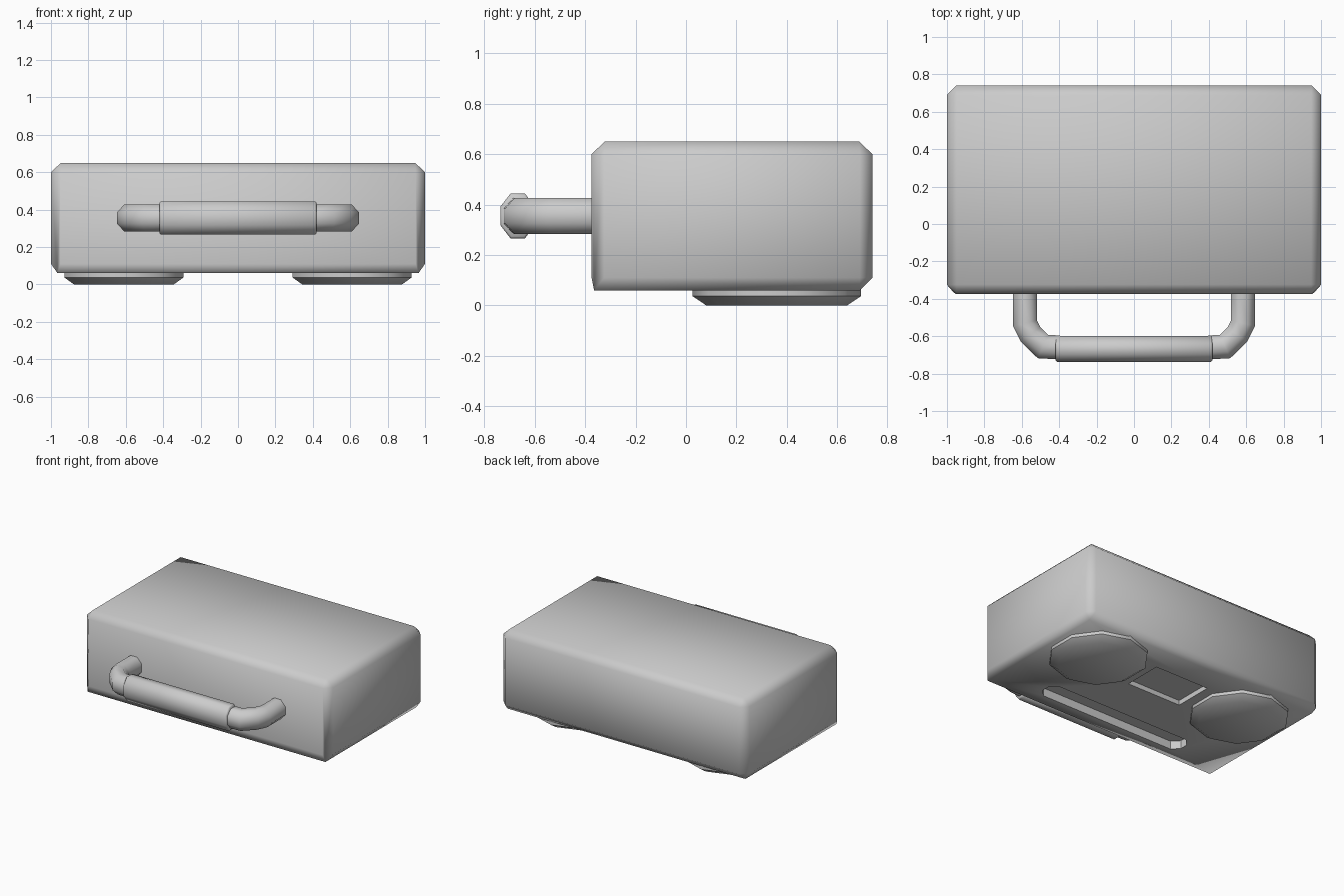
import bpy, bmesh, math
from mathutils import Vector

if "Cube" in bpy.data.objects:
    bpy.data.objects.remove(bpy.data.objects["Cube"])


def finish(name, bm, angle):
    bmesh.ops.recalc_face_normals(bm, faces=bm.faces[:])
    me = bpy.data.meshes.new(name)
    bm.to_mesh(me)
    bm.free()
    ob = bpy.data.objects.new(name, me)
    bpy.context.collection.objects.link(ob)
    smooth(ob, angle)
    return ob


def select(ob):
    bpy.ops.object.select_all(action='DESELECT')
    ob.select_set(True)
    bpy.context.view_layer.objects.active = ob


def smooth(ob, angle):
    select(ob)
    bpy.ops.object.shade_smooth_by_angle(angle=math.radians(angle))


def skin(name, rings, angle):
    """Closed skin through a list of equal-sized point rings."""
    bm = bmesh.new()
    vs = [[bm.verts.new(p) for p in r] for r in rings]
    n = len(vs[0])
    for a, b in zip(vs, vs[1:]):
        for i in range(n):
            j = (i + 1) % n
            bm.faces.new((a[i], a[j], b[j], b[i]))
    bm.faces.new(vs[0][::-1])
    bm.faces.new(vs[-1])
    return finish(name, bm, angle)


def rect(x, y0, y1, z, c=0.0):
    """Rectangle symmetric in x, with corners cut by c."""
    if not c:
        return [(-x, y0, z), (x, y0, z), (x, y1, z), (-x, y1, z)]
    return [(-x + c, y0, z), (x - c, y0, z), (x, y0 + c, z), (x, y1 - c, z),
            (x - c, y1, z), (-x + c, y1, z), (-x, y1 - c, z), (-x, y0 + c, z)]


# Chamfered case body
bm = bmesh.new()
for ring in (rect(.965, -.365, .69, .06), rect(1, -.375, .74, .11, .05),
             rect(1, -.375, .74, .60, .05), rect(.947, -.323, .688, .65)):
    for p in ring:
        bm.verts.new(p)
bmesh.ops.convex_hull(bm, input=bm.verts[:])
bmesh.ops.dissolve_limit(bm, angle_limit=.02, verts=bm.verts[:], edges=bm.edges[:])
body = finish("case_body", bm, 60)

# Recesses in the underside: square hatch and long slot
for x, y0, y1, c, top in ((.22, .205, .495, 0, .095), (.60, -.28, -.12, .05, .12)):
    cutter = skin("recess_cutter", [rect(x, y0, y1, 0, c), rect(x, y0, y1, top, c)], 30)
    cutter.hide_render = True
    mod = body.modifiers.new("recess", 'BOOLEAN')
    mod.operation, mod.object, mod.solver = 'DIFFERENCE', cutter, 'EXACT'
    select(body)
    bpy.ops.object.modifier_apply(modifier=mod.name)
    bpy.data.objects.remove(cutter)
smooth(body, 60)


def octagon(p, side, rs, rz):
    k = 1 / math.cos(math.pi / 8)
    return [p + side * rs * k * math.cos(a) + Vector((0, 0, rz * k * math.sin(a)))
            for a in (math.pi / 8 + i * math.pi / 4 for i in range(8))]


def sweep(path, rs, rz):
    """Octagonal rings along a level path, mitred at the bends."""
    rings = []
    for i, p in enumerate(path):
        d0 = (p - path[max(i - 1, 0)]).normalized()
        d1 = (path[min(i + 1, len(path) - 1)] - p).normalized()
        t = (d0 + d1).normalized()
        m = 1 / max(t.dot(d0), t.dot(d1), .5)
        rings.append(octagon(p, Vector((t.y, -t.x, 0)), rs * m, rz))
    return rings


for s, tag in ((-1, "left"), (1, "right")):
    # Bent handle arm
    path = [Vector((s * x, y, .355)) for x, y in
            ((.583, -.35), (.583, -.53), (.553, -.59), (.487, -.655), (.40, -.66))]
    skin("handle_arm_" + tag, sweep(path, .064, .071), 50)
    # Ten-sided foot with tapered underside
    rings = [[(s * .61 + r * math.sin(i * math.pi / 5), .36 + r * math.cos(i * math.pi / 5), z)
              for i in range(10)] for r, z in ((.28, 0), (.335, .037), (.335, .065))]
    skin("foot_" + tag, rings, 40)

# Grip sleeve around the middle of the handle
side = Vector((0, 1, 0))
skin("handle_grip", [octagon(Vector((x, -.668, .355)), side, .069 - d, .089 - d)
                     for x, d in ((-.42, .008), (-.412, 0), (.412, 0), (.42, .008))], 50)
